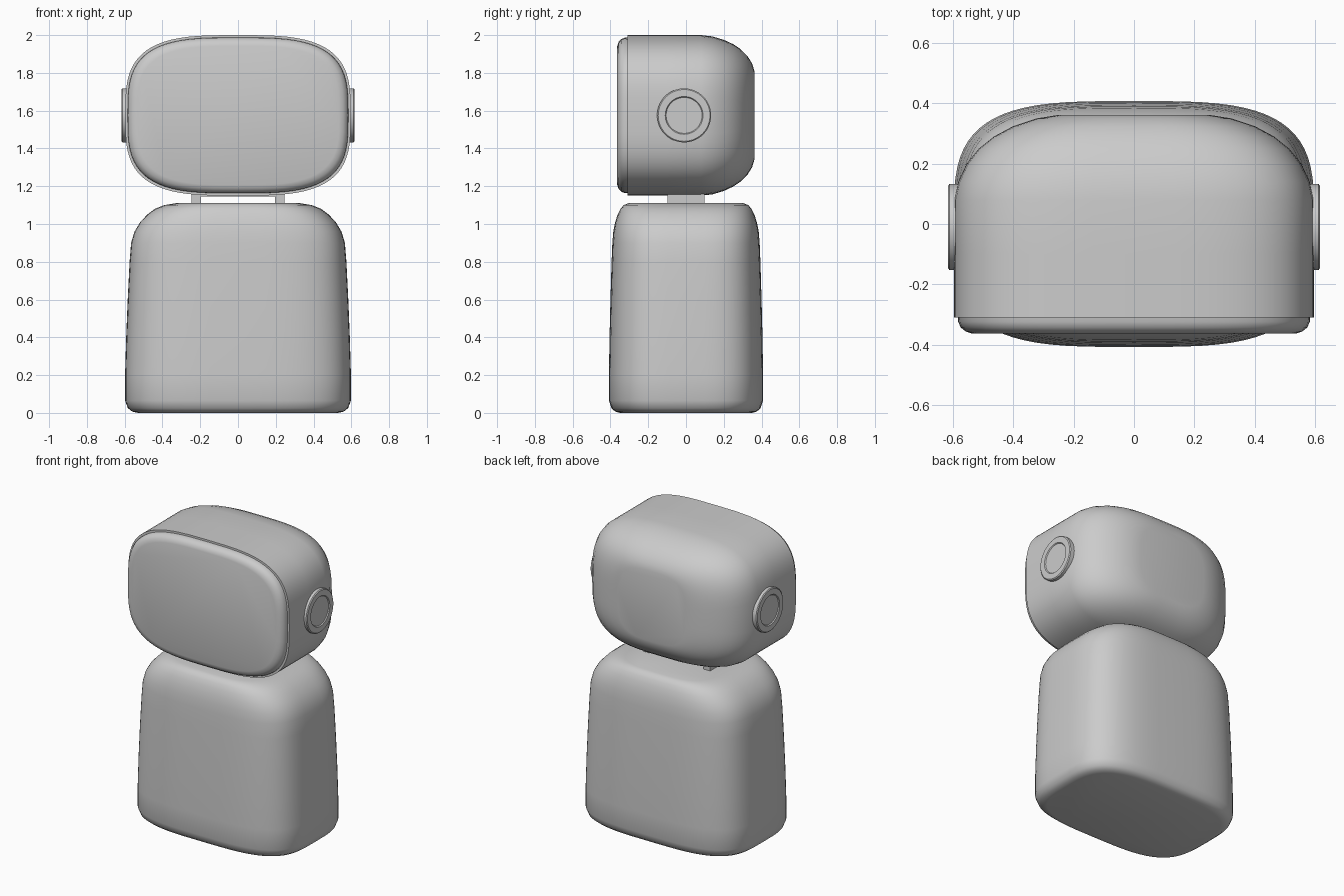
import bpy, bmesh
from math import sin, cos, pi, radians, copysign

cube = bpy.data.objects.get("Cube")
if cube:
    bpy.data.objects.remove(cube, do_unlink=True)

grey = bpy.data.materials.new("plain grey")
grey.use_nodes = True
grey.diffuse_color = (0.6, 0.6, 0.6, 1)
grey.node_tree.nodes["Principled BSDF"].inputs["Base Color"].default_value = (0.6, 0.6, 0.6, 1)

HEAD_Z = 1.575
# Map (across, up, along) to the model for each loft direction
PLACE = {
    "z": lambda a, b, t: (a, b, t),
    "y": lambda a, b, t: (a, t, b + HEAD_Z),
    "x": lambda a, b, t: (t, a - 0.01, b + HEAD_Z),
}


def finish(name, bm, angle=35):
    bmesh.ops.recalc_face_normals(bm, faces=bm.faces)
    mesh = bpy.data.meshes.new(name)
    bm.to_mesh(mesh)
    bm.free()
    mesh.materials.append(grey)
    obj = bpy.data.objects.new(name, mesh)
    bpy.context.collection.objects.link(obj)
    bpy.ops.object.select_all(action="DESELECT")
    obj.select_set(True)
    bpy.context.view_layer.objects.active = obj
    bpy.ops.object.shade_smooth_by_angle(angle=radians(angle))
    return obj


def loft(name, rings, axis, power, sides=72):
    """Skin rounded-box rings given as (position, half width, half height)."""
    bm = bmesh.new()
    loops = []
    for t, w, h in rings:
        loop = []
        for i in range(sides):
            c, s = cos(2 * pi * i / sides), sin(2 * pi * i / sides)
            a = w * copysign(abs(c) ** (2 / power), c)
            b = h * copysign(abs(s) ** (2 / power), s)
            loop.append(bm.verts.new(PLACE[axis](a, b, t)))
        loops.append(loop)
    for low, high in zip(loops, loops[1:]):
        for i in range(sides):
            j = (i + 1) % sides
            bm.faces.new((low[i], low[j], high[j], high[i]))
    bm.faces.new(loops[0])
    bm.faces.new(loops[-1])
    return finish(name, bm)


def box(name, center, size):
    bm = bmesh.new()
    bmesh.ops.create_cube(bm, size=1)
    for v in bm.verts:
        v.co = [c + p * s for c, p, s in zip(center, v.co, size)]
    return finish(name, bm)


# Tapered body with soft shoulders
loft("body", [
    (0, 0.53, 0.35), (0.007, 0.56, 0.375), (0.025, 0.583, 0.395),
    (0.065, 0.598, 0.408), (0.2, 0.598, 0.408), (0.4, 0.592, 0.405),
    (0.6, 0.584, 0.4), (0.8, 0.574, 0.394), (0.9, 0.566, 0.39),
    (0.96, 0.548, 0.385), (1.01, 0.518, 0.375), (1.05, 0.48, 0.362),
    (1.08, 0.44, 0.347), (1.1, 0.39, 0.33), (1.11, 0.33, 0.305),
], "z", 3.5)

# Head shell, rounded toward the back
loft("head_shell", [
    (-0.31, 0.597, 0.425), (-0.1, 0.597, 0.425), (0.08, 0.597, 0.425),
    (0.14, 0.583, 0.418), (0.2, 0.555, 0.4), (0.25, 0.515, 0.377),
    (0.29, 0.465, 0.35), (0.325, 0.4, 0.315), (0.35, 0.325, 0.275),
    (0.362, 0.25, 0.235),
], "y", 3.3)

# Face plate with a soft rim
loft("face_plate", [
    (-0.3, 0.585, 0.413), (-0.325, 0.583, 0.411), (-0.343, 0.575, 0.404),
    (-0.357, 0.558, 0.389), (-0.364, 0.535, 0.368),
], "y", 3.3)

# Round ear discs with a shallow dish
for side, x in (("left", 1), ("right", -1)):
    loft(side + "_ear", [
        (x * 0.57, 0.143, 0.143), (x * 0.612, 0.143, 0.143),
        (x * 0.617, 0.137, 0.137), (x * 0.617, 0.1, 0.1),
        (x * 0.611, 0.095, 0.095),
    ], "x", 2)
    box(side + "_neck_post", (x * 0.222, 0, 1.13), (0.05, 0.195, 0.08))

# Bar joining the neck posts under the head
box("neck_bar", (0, 0, 1.158), (0.49, 0.195, 0.024))
